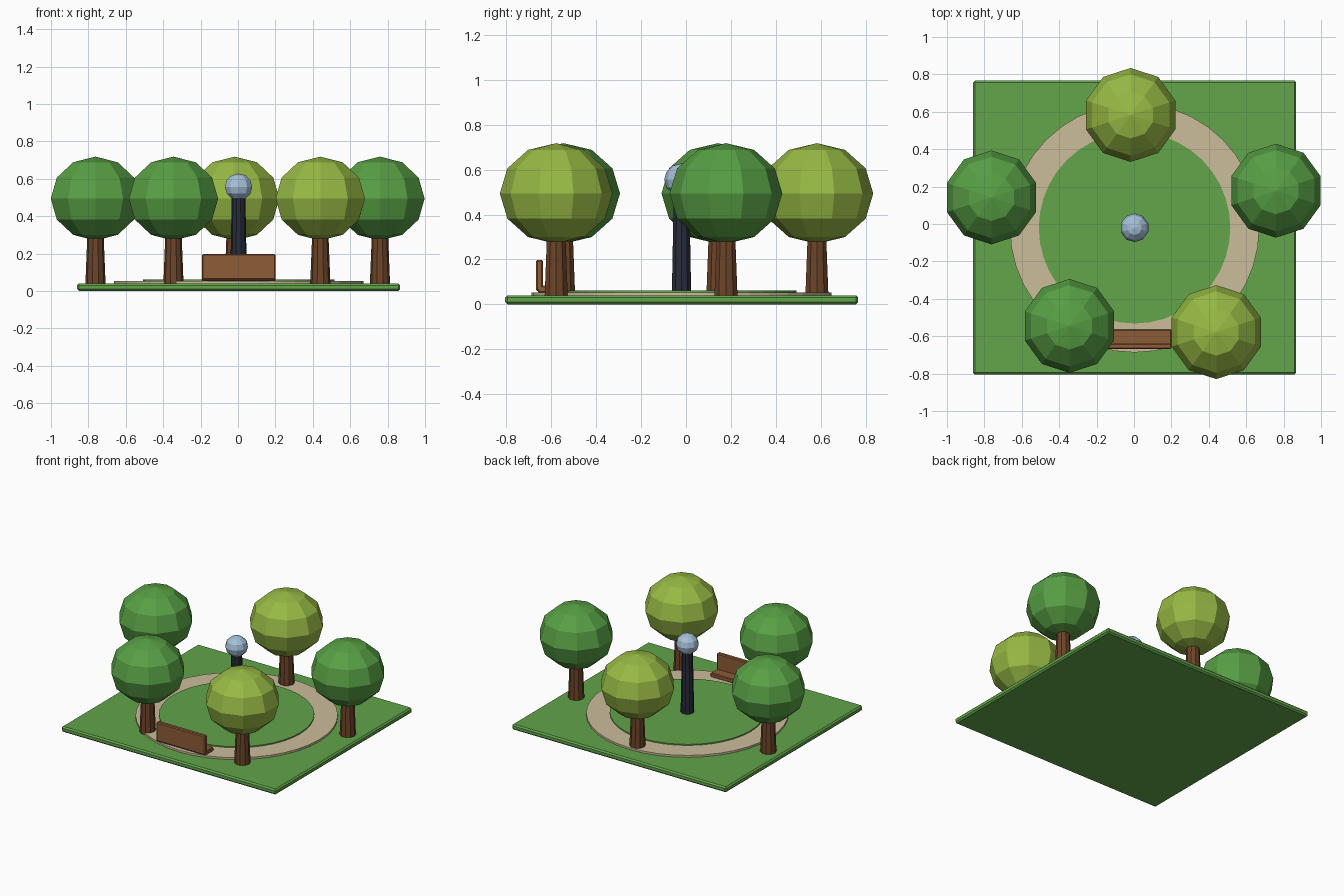
import bpy, bmesh
from math import sin, cos, pi, radians
from mathutils import Matrix

if "Cube" in bpy.data.objects:
    bpy.data.objects.remove(bpy.data.objects["Cube"])


def material(name, rgb):
    # rgb given as display values, stored as linear colour
    m = bpy.data.materials.new(name)
    m.diffuse_color = (*[(c / 255) ** 2.2 for c in rgb], 1)
    m.use_nodes = True
    m.node_tree.nodes["Principled BSDF"].inputs["Base Color"].default_value = m.diffuse_color
    return m


grass = material("grass", (98, 164, 76))
gravel = material("gravel", (202, 187, 154))
bark = material("bark", (108, 70, 45))
leaf_dark = material("leaf_dark", (88, 158, 70))
leaf_light = material("leaf_light", (150, 184, 70))
wood = material("wood", (140, 92, 58))
iron = material("iron", (44, 48, 60))
glass = material("glass", (164, 190, 214))


def finish(bm, name, mat):
    bmesh.ops.recalc_face_normals(bm, faces=bm.faces)
    me = bpy.data.meshes.new(name)
    bm.to_mesh(me)
    bm.free()
    me.materials.append(mat)
    ob = bpy.data.objects.new(name, me)
    bpy.context.collection.objects.link(ob)
    return ob


def box(name, lo, hi, mat, bevel):
    bm = bmesh.new()
    size = [b - a for a, b in zip(lo, hi)]
    mid = [(a + b) / 2 for a, b in zip(lo, hi)]
    bmesh.ops.create_cube(bm, size=1, matrix=Matrix.Translation(mid) @ Matrix.Diagonal((*size, 1)))
    bmesh.ops.bevel(bm, geom=bm.edges[:], offset=bevel, segments=1, affect='EDGES')
    return finish(bm, name, mat)


def column(name, x, y, z0, z1, r0, r1, sides, mat):
    bm = bmesh.new()
    turn = Matrix.Rotation(pi / 2, 4, 'Z')
    bmesh.ops.create_cone(bm, cap_ends=True, segments=sides, radius1=r0, radius2=r1, depth=z1 - z0,
                          matrix=Matrix.Translation((x, y, (z0 + z1) / 2)) @ turn)
    return finish(bm, name, mat)


def ball(name, x, y, z, r, rz, mat, sides=10, rings=6):
    # faceted globe with a corner facing the front and back
    bm = bmesh.new()
    top = bm.verts.new((x, y, z + rz))
    bottom = bm.verts.new((x, y, z - rz))
    loops = []
    for i in range(1, rings):
        t = pi * i / rings
        loops.append([bm.verts.new((x + r * sin(t) * cos(pi / 2 + 2 * pi * k / sides),
                                    y + r * sin(t) * sin(pi / 2 + 2 * pi * k / sides),
                                    z + rz * cos(t))) for k in range(sides)])
    for k in range(sides):
        n = (k + 1) % sides
        bm.faces.new((top, loops[0][k], loops[0][n]))
        bm.faces.new((bottom, loops[-1][n], loops[-1][k]))
        for a, b in zip(loops, loops[1:]):
            bm.faces.new((a[k], b[k], b[n], a[n]))
    return finish(bm, name, mat)


# ground slab, ring path and inner lawn
box("ground", (-0.86, -0.805, 0), (0.867, 0.767, 0.04), grass, 0.01)
column("path", 0.003, -0.02, 0.035, 0.054, 0.667, 0.667, 40, gravel)
column("inner_lawn", 0.003, -0.02, 0.035, 0.062, 0.512, 0.512, 40, grass)

# trees around the path
trees = [(-0.762, 0.142, leaf_dark), (-0.345, -0.545, leaf_dark), (-0.018, 0.583, leaf_light),
         (0.44, -0.578, leaf_light), (0.759, 0.178, leaf_dark)]
for i, (x, y, leaf) in enumerate(trees, 1):
    column(f"trunk_{i}", x, y, 0.038, 0.34, 0.054, 0.042, 10, bark)
    ball(f"canopy_{i}", x, y, 0.494, 0.251, 0.224, leaf)

# lamp in the middle
column("lamp_post", 0.003, -0.02, 0.055, 0.52, 0.045, 0.036, 10, iron)
ball("lamp_globe", 0.003, -0.02, 0.556, 0.077, 0.072, glass)

# bench facing the lamp
box("bench_seat", (-0.192, -0.66, 0.053), (0.2, -0.565, 0.083), wood, 0.005)
box("bench_back", (-0.192, -0.668, 0.06), (0.2, -0.637, 0.198), wood, 0.006)
